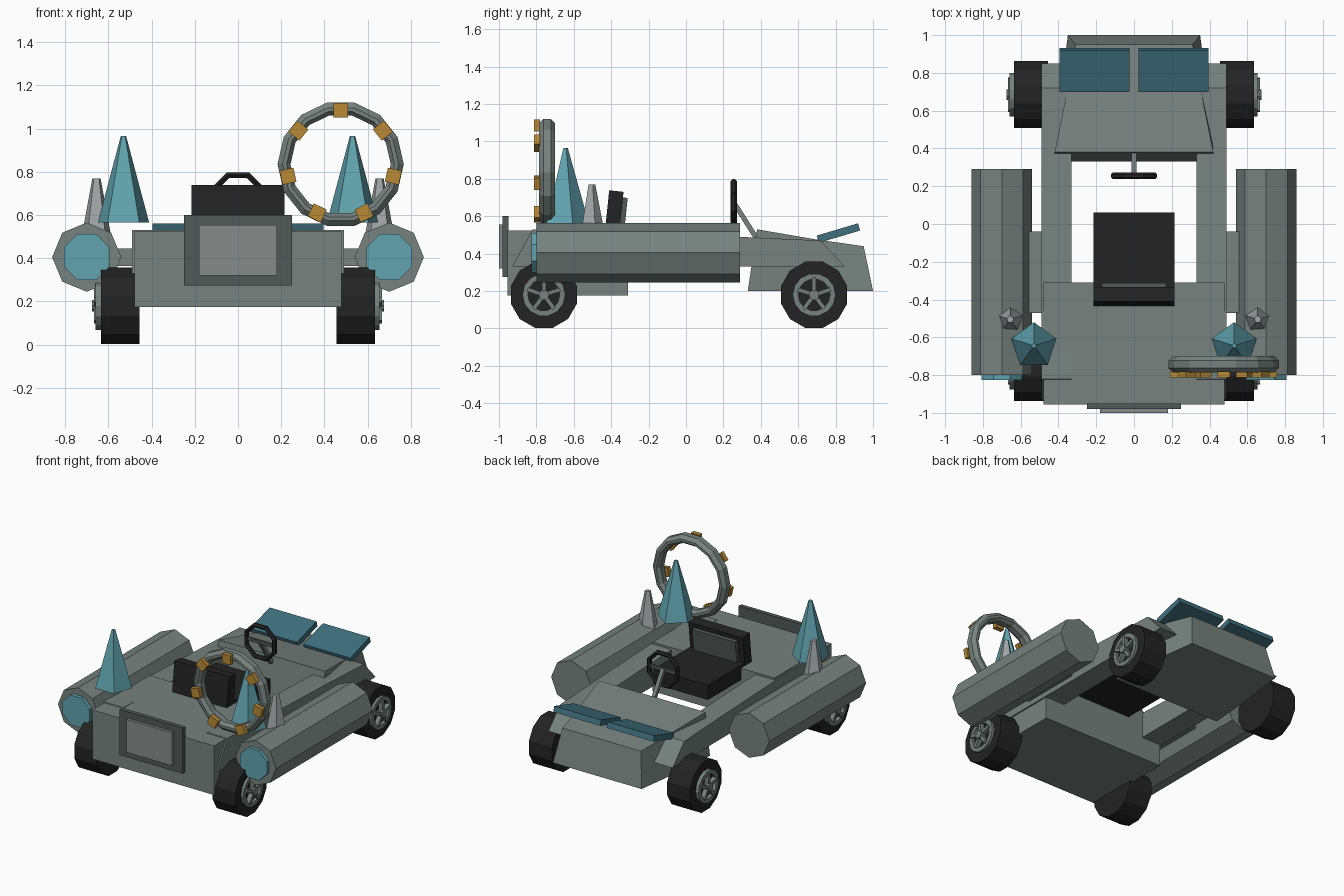
import bpy, bmesh, math
from mathutils import Matrix, Vector

if "Cube" in bpy.data.objects:
    bpy.data.objects.remove(bpy.data.objects["Cube"])

def mat(name, c):
    m = bpy.data.materials.new(name)
    m.diffuse_color = (*c, 1)
    m.use_nodes = True
    m.node_tree.nodes["Principled BSDF"].inputs["Base Color"].default_value = m.diffuse_color
    return m

GREY = mat("body grey", (0.185, 0.225, 0.21))
DARK = mat("dark grey", (0.085, 0.10, 0.095))
LIGHT = mat("screen grey", (0.24, 0.265, 0.255))
BLACK = mat("black", (0.017, 0.017, 0.017))
TEAL = mat("teal", (0.12, 0.37, 0.43))
BLUE = mat("deep teal", (0.05, 0.16, 0.21))
GOLD = mat("gold", (0.48, 0.25, 0.035))
PALE = mat("pale grey", (0.36, 0.38, 0.385))

def finish(name, bm, m):
    bmesh.ops.recalc_face_normals(bm, faces=bm.faces)
    me = bpy.data.meshes.new(name)
    bm.to_mesh(me)
    bm.free()
    me.materials.append(m)
    ob = bpy.data.objects.new(name, me)
    bpy.context.collection.objects.link(ob)
    return ob

def box(name, x, y, z, m, rot=None):
    """Box from (min, max) ranges, optionally rotated about its centre."""
    bm = bmesh.new()
    c = Vector([(a[0] + a[1]) / 2 for a in (x, y, z)])
    s = [a[1] - a[0] for a in (x, y, z)]
    M = Matrix.Translation(c) @ (rot or Matrix()) @ Matrix.Diagonal((*s, 1))
    bmesh.ops.create_cube(bm, size=1, matrix=M)
    return finish(name, bm, m)

def cone(name, c, r1, r2, h, n, m, axis='Z', turn=0.0):
    """Cylinder or cone centred at c along an axis."""
    R = {'Z': Matrix(), 'X': Matrix.Rotation(math.pi / 2, 4, 'Y'),
         'Y': Matrix.Rotation(math.pi / 2, 4, 'X')}[axis]
    bm = bmesh.new()
    bmesh.ops.create_cone(bm, cap_ends=True, segments=n, radius1=r1, radius2=r2, depth=h,
                          matrix=Matrix.Translation(c) @ R @ Matrix.Rotation(turn, 4, 'Z'))
    return finish(name, bm, m)

def ring(name, c, profile, n, m, axis='Y', turn=0.0):
    """Ring swept from a (radius, offset along axis) profile."""
    bm = bmesh.new()
    rows = []
    for i in range(n):
        a = 2 * math.pi * i / n + turn
        u, v = math.cos(a), math.sin(a)
        rows.append([bm.verts.new(Vector(c) + Vector((r * u, o, r * v) if axis == 'Y' else (o, r * u, r * v)))
                     for r, o in profile])
    k = len(profile)
    for i in range(n):
        for j in range(k):
            p, q = rows[i], rows[(i + 1) % n]
            bm.faces.new((p[j], q[j], q[(j + 1) % k], p[(j + 1) % k]))
    return finish(name, bm, m)

def loft(name, sections, m):
    """Skin between matching closed sections, capped at both ends."""
    bm = bmesh.new()
    rows = [[bm.verts.new(p) for p in s] for s in sections]
    k = len(rows[0])
    for p, q in zip(rows, rows[1:]):
        for j in range(k):
            bm.faces.new((p[j], q[j], q[(j + 1) % k], p[(j + 1) % k]))
    bm.faces.new(rows[0])
    bm.faces.new(rows[-1])
    return finish(name, bm, m)

# Main hull: front box, hood at the far end
box("front_hull", (-0.48, 0.48), (-0.955, -0.31), (0.175, 0.525), GREY)
hood = [(0.42, 0.38, 0.53, 0.42, 0.33, 0.2),
        (0.355, 0.70, 0.475, 0.39, 0.70, 0.2),
        (0.31, 0.95, 0.44, 0.35, 1.0, 0.2)]
loft("rear_hood", [[(-a, b, c), (a, b, c), (d, e, f), (-d, e, f)] for a, b, c, d, e, f in hood], GREY)

# Front panel with raised screen
box("panel_frame", (-0.25, 0.25), (-0.98, -0.95), (0.275, 0.6), DARK)
box("panel_screen", (-0.18, 0.18), (-1.0, -0.975), (0.32, 0.555), LIGHT)

# Parts on both sides
rail = [(-0.93, 0.33), (-0.82, 0.53), (0.28, 0.49), (0.72, 0.47), (0.85, 0.33)]
for s, side in ((-1, "left"), (1, "right")):
    loft(side + "_rail", [[(s * x, y, z) for y, z in rail] for x in (0.33, 0.49)], GREY)
    cone(side + "_pod", (s * 0.70, -0.255, 0.405), 0.16, 0.16, 1.09, 8, GREY, 'Y')
    cone(side + "_pod_lens", (s * 0.70, -0.81, 0.405), 0.115, 0.115, 0.03, 8, TEAL, 'Y', math.pi / 8)
    box(side + "_pod_bracket", sorted((s * 0.47, s * 0.57)), (-0.47, -0.04), (0.365, 0.445), GREY)
    cone(side + "_teal_spike", (s * 0.53, -0.645, 0.765), 0.125, 0.013, 0.4, 5, TEAL)
    cone(side + "_pale_spike", (s * 0.655, -0.505, 0.64), 0.07, 0.02, 0.26, 5, PALE)
    # Tilted rear panel
    box(side + "_rear_panel", sorted((s * 0.025, s * 0.395)), (0.70, 0.93), (0.49, 0.53), BLUE,
        Matrix.Rotation(math.radians(16.5), 4, 'X'))
    # Wheels: tyre, rim ring, five spokes and hub
    for y, end in ((-0.76, "front"), (0.685, "rear")):
        n = side + "_" + end
        zc = 0.18
        cone(n + "_tyre", (s * 0.545, y, zc), 0.183, 0.183, 0.18, 12, BLACK, 'X', math.pi / 12)
        ring(n + "_rim", (s * 0.64, y, zc),
             [(0.115, -0.02), (0.115, 0.014), (0.085, 0.014), (0.085, -0.02)], 14, GREY, 'X')
        cone(n + "_hub", (s * 0.65, y, zc), 0.028, 0.028, 0.05, 10, GREY, 'X')
        for i in range(5):
            a = math.pi / 2 + i * 2 * math.pi / 5
            cy, cz = y + 0.055 * math.cos(a), zc + 0.055 * math.sin(a)
            box(n + "_spoke", (s * 0.65 - 0.016, s * 0.65 + 0.016), (cy - 0.037, cy + 0.037),
                (cz - 0.011, cz + 0.011), GREY, Matrix.Rotation(a, 4, 'X'))

# Seat
box("seat_cushion", (-0.215, 0.215), (-0.42, 0.06), (0.44, 0.545), BLACK)
lean = Matrix.Rotation(math.radians(-6), 4, 'X')
box("seat_back", (-0.215, 0.215), (-0.422, -0.345), (0.52, 0.735), BLACK, lean)
box("seat_back_pad", (-0.17, 0.17), (-0.355, -0.32), (0.54, 0.70), DARK, lean)

# Steering wheel and column
ring("steering_wheel", (0, 0.255, 0.675),
     [(0.133, -0.008), (0.133, 0.008), (0.12, 0.018), (0.105, 0.008), (0.105, -0.008), (0.12, -0.018)],
     8, BLACK, 'Y', math.pi / 8)
box("steering_bar", (-0.11, 0.11), (0.247, 0.263), (0.663, 0.687), DARK)
d = Vector((0, 0.12, -0.19))
box("steering_column", (-0.013, 0.013), (0.302, 0.328), (0.47, 0.69), GREY,
    Matrix.Rotation(math.atan2(0.12, 0.19), 4, 'X'))

# Standing ring with seven gold studs
C = (0.475, -0.743, 0.835)
ring("portal_ring", C,
     [(0.292, -0.02), (0.292, 0.02), (0.268, 0.043), (0.25, 0.043), (0.232, 0.02),
      (0.232, -0.02), (0.25, -0.043), (0.268, -0.043)], 14, GREY)
for i in range(7):
    a = math.pi / 2 + i * 2 * math.pi / 7
    x, z = C[0] + 0.25 * math.cos(a), C[2] + 0.25 * math.sin(a)
    box("ring_stud", (x - 0.033, x + 0.033), (-0.812, -0.78), (z - 0.033, z + 0.033), GOLD,
        Matrix.Rotation(-a, 4, 'Y'))
